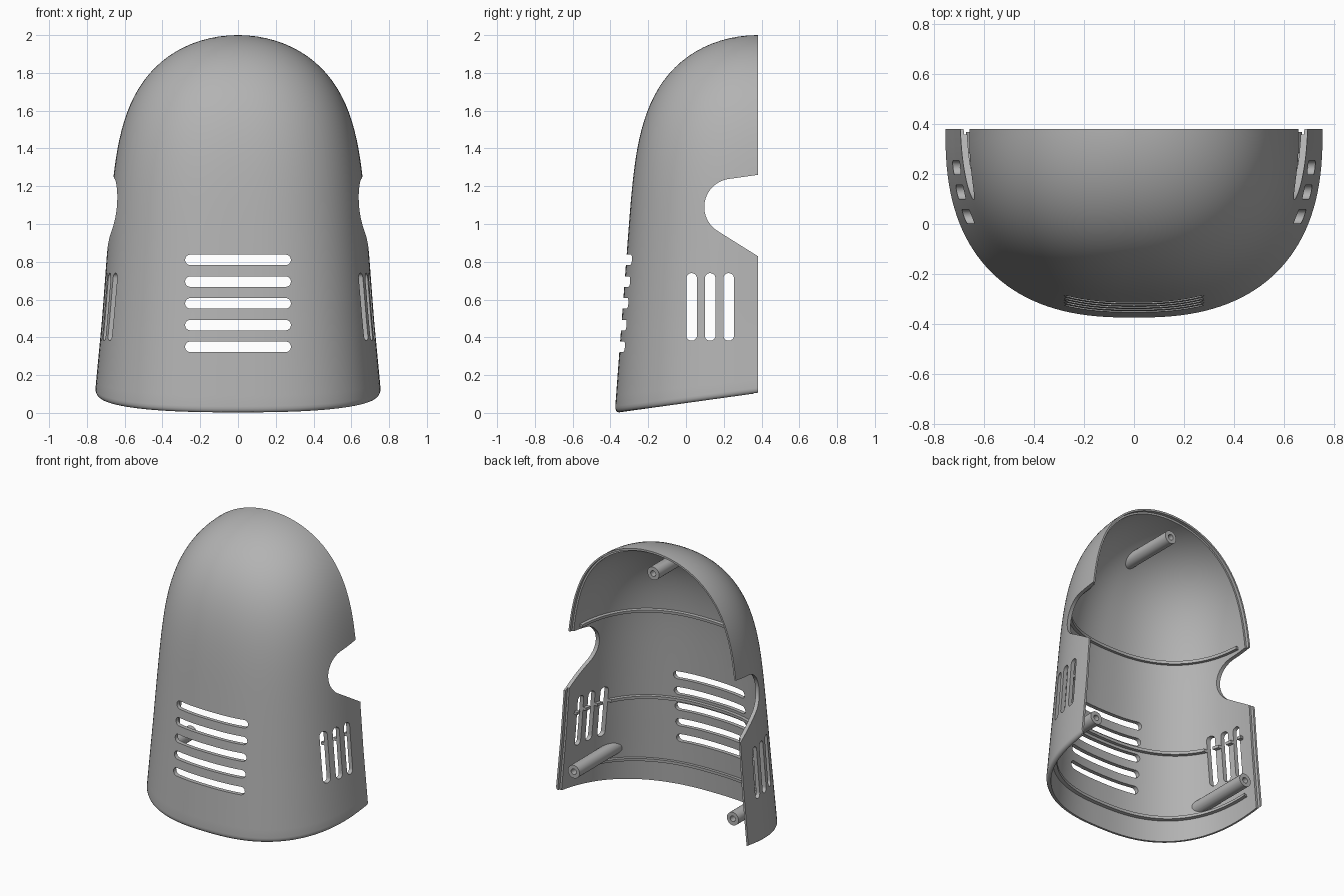
import bpy, bmesh, math
from mathutils import Vector

if "Cube" in bpy.data.objects:
    bpy.data.objects.remove(bpy.data.objects["Cube"], do_unlink=True)

BACK, WALL, SEG = 0.38, 0.028, 72

grey = bpy.data.materials.new("plain grey")
grey.use_nodes = True
grey.diffuse_color = (0.45, 0.45, 0.45, 1)
grey.node_tree.nodes["Principled BSDF"].inputs["Base Color"].default_value = grey.diffuse_color


def make(name, bm):
    bmesh.ops.remove_doubles(bm, verts=bm.verts, dist=0.0002)
    bmesh.ops.recalc_face_normals(bm, faces=bm.faces)
    mesh = bpy.data.meshes.new(name)
    bm.to_mesh(mesh)
    bm.free()
    mesh.materials.append(grey)
    ob = bpy.data.objects.new(name, mesh)
    bpy.context.scene.collection.objects.link(ob)
    return ob


def boolean(ob, cutter, operation):
    cutter.hide_render = True
    mod = ob.modifiers.new("cut", "BOOLEAN")
    mod.operation, mod.solver, mod.object = operation, "EXACT", cutter
    graph = bpy.context.evaluated_depsgraph_get()
    mesh = bpy.data.meshes.new_from_object(ob.evaluated_get(graph))
    ob.modifiers.clear()
    ob.data = mesh


def surface(h, k, inset=0.0, lip=0.0):
    """Point of the domed half body at height h and sweep step k."""
    a = 0.757 - 0.075 * h
    if h > 0.8:
        a *= math.sqrt(max(0, 1 - ((h - 0.8) / 1.2) ** 4.5))
    a = a * (1 - inset / 0.72) - lip
    n = 2.5 - 0.35 * max(h / 2, 0) ** 4
    t = math.pi * k / SEG
    c, s = math.cos(t), max(0, math.sin(t))
    if k in (0, SEG):
        s = 0
    x = math.copysign(abs(c) ** (2 / n), c) * a
    y = BACK - s ** (2 / n) * a
    slant = 0.105 * (y + 0.375) / 0.755 * max(0, 1 - h / 0.5)
    return Vector((x, y, h + slant - inset * max(h / 2, 0) ** 6))


def body(name, inset=0.0, back=BACK, start=0.0, fillet=0.0, front=None):
    """Closed solid of the body; back extends it, front trims it."""
    rows = [(start, fillet)]
    if fillet:
        for d in (22, 45, 68):
            r = math.radians(d)
            rows.append((start + 0.035 * (1 - math.cos(r)), fillet * (1 - math.sin(r))))
    rows += [(0.035 + 1.265 * i / 22, 0) for i in range(22)]
    rows += [(1.3 + 0.7 * math.sin(math.pi / 2 * i / 22), 0) for i in range(23)]
    bm = bmesh.new()
    grid = []
    for h, lip in rows:
        pts = [surface(h, k, inset, lip) for k in range(SEG + 1)]
        if back > BACK:
            pts = [Vector((pts[0].x, back, pts[0].z))] + pts + [Vector((pts[-1].x, back, pts[-1].z))]
        grid.append([bm.verts.new(p) for p in pts])
    for low, high in zip(grid, grid[1:]):
        for i in range(len(low) - 1):
            bm.faces.new((low[i], low[i + 1], high[i + 1], high[i]))
    bm.faces.new(grid[0])
    bm.faces.new([r[0] for r in grid] + [r[-1] for r in reversed(grid)])
    bmesh.ops.remove_doubles(bm, verts=bm.verts, dist=0.0002)
    if front is not None:
        geom = bm.verts[:] + bm.edges[:] + bm.faces[:]
        cut = bmesh.ops.bisect_plane(bm, geom=geom, plane_co=(0, front, 0),
                                     plane_no=(0, 1, 0), clear_inner=True)
        edges = [e for e in cut["geom_cut"] if isinstance(e, bmesh.types.BMEdge)]
        bmesh.ops.contextual_create(bm, geom=edges)
    return make(name, bm)


def prism(bm, points, axis, lo, hi):
    """Extrude a flat outline (u, z) along x or y."""
    def place(u, z, d):
        return (d, u, z) if axis == "x" else (u, d, z)
    ends = [[bm.verts.new(place(u, z, d)) for u, z in points] for d in (lo, hi)]
    for end in ends:
        bm.faces.new(end)
    for i in range(len(points)):
        j = (i + 1) % len(points)
        bm.faces.new((ends[0][i], ends[0][j], ends[1][j], ends[1][i]))


def arc(cu, cz, r, start, stop, steps):
    angles = [math.radians(start + (stop - start) * i / steps) for i in range(steps + 1)]
    return [(cu + r * math.cos(a), cz + r * math.sin(a)) for a in angles]


def tube(name, x, z, r, y0, y1):
    bm = bmesh.new()
    prism(bm, arc(x, z, r, 0, 350, 35), "y", y0, y1)
    return make(name, bm)


# Shell: hollow body with a stepped lip along the back rim
shell = body("shell", fillet=0.022)
hollow = body("hollow_cutter", inset=WALL, back=0.45, start=-0.1)
rebate = body("lip_cutter", inset=0.014, back=0.45, start=-0.1, front=0.358)
boolean(shell, hollow, "DIFFERENCE")
boolean(shell, rebate, "DIFFERENCE")

# Openings: side notch, vertical side vents, horizontal front vents
bm = bmesh.new()
prism(bm, [(0.5, 1.28), (0.38, 1.26)] + arc(0.247, 1.09, 0.15, 100, 240, 28)
      + [(0.38, 0.83), (0.5, 0.76)], "x", -1, 1)
R = 0.028
for y in (0.03, 0.128, 0.226):
    prism(bm, arc(y, 0.712, R, 0, 180, 12) + arc(y, 0.41, R, 180, 360, 12), "x", -1, 1)
for i in range(5):
    z = 0.35 + 0.115 * i
    prism(bm, arc(0.252, z, R, -90, 90, 12) + arc(-0.252, z, R, 90, 270, 12), "y", -1, -0.1)
openings = make("openings_cutter", bm)
boolean(shell, openings, "DIFFERENCE")

# Inner reinforcing ribs
parts = [shell]
for name, h in (("upper_rib", 1.28), ("middle_rib", 0.637), ("lower_rib", 0.16)):
    bm = bmesh.new()
    loops = []
    for k in range(2, SEG - 1):
        corners = ((-0.01, 0.015), (0.01, 0.015), (0.01, 0.052), (-0.01, 0.052))
        loops.append([bm.verts.new(surface(h + dz, k, inset)) for dz, inset in corners])
    for a, b in zip(loops, loops[1:]):
        for i in range(4):
            j = (i + 1) % 4
            bm.faces.new((a[i], a[j], b[j], b[i]))
    bm.faces.new(loops[0])
    bm.faces.new(loops[-1])
    rib = make(name, bm)
    boolean(rib, openings, "DIFFERENCE")
    parts.append(rib)

# Screw posts running from the back rim into the wall
limit = body("post_limit", inset=0.01)
for name, x, z in (("top_post", 0, 1.84), ("left_post", 0.625, 0.265), ("right_post", -0.625, 0.265)):
    post = tube(name, x, z, 0.046, -0.4, 0.368)
    hole = tube("screw_hole_cutter", x, z, 0.02, 0.22, 0.5)
    boolean(post, limit, "INTERSECT")
    boolean(post, hole, "DIFFERENCE")
    bpy.data.objects.remove(hole, do_unlink=True)
    parts.append(post)

for helper in (hollow, rebate, openings, limit):
    bpy.data.objects.remove(helper, do_unlink=True)

bpy.ops.object.select_all(action="DESELECT")
for ob in parts:
    ob.select_set(True)
bpy.context.view_layer.objects.active = shell
bpy.ops.object.shade_smooth_by_angle(angle=math.radians(35))
